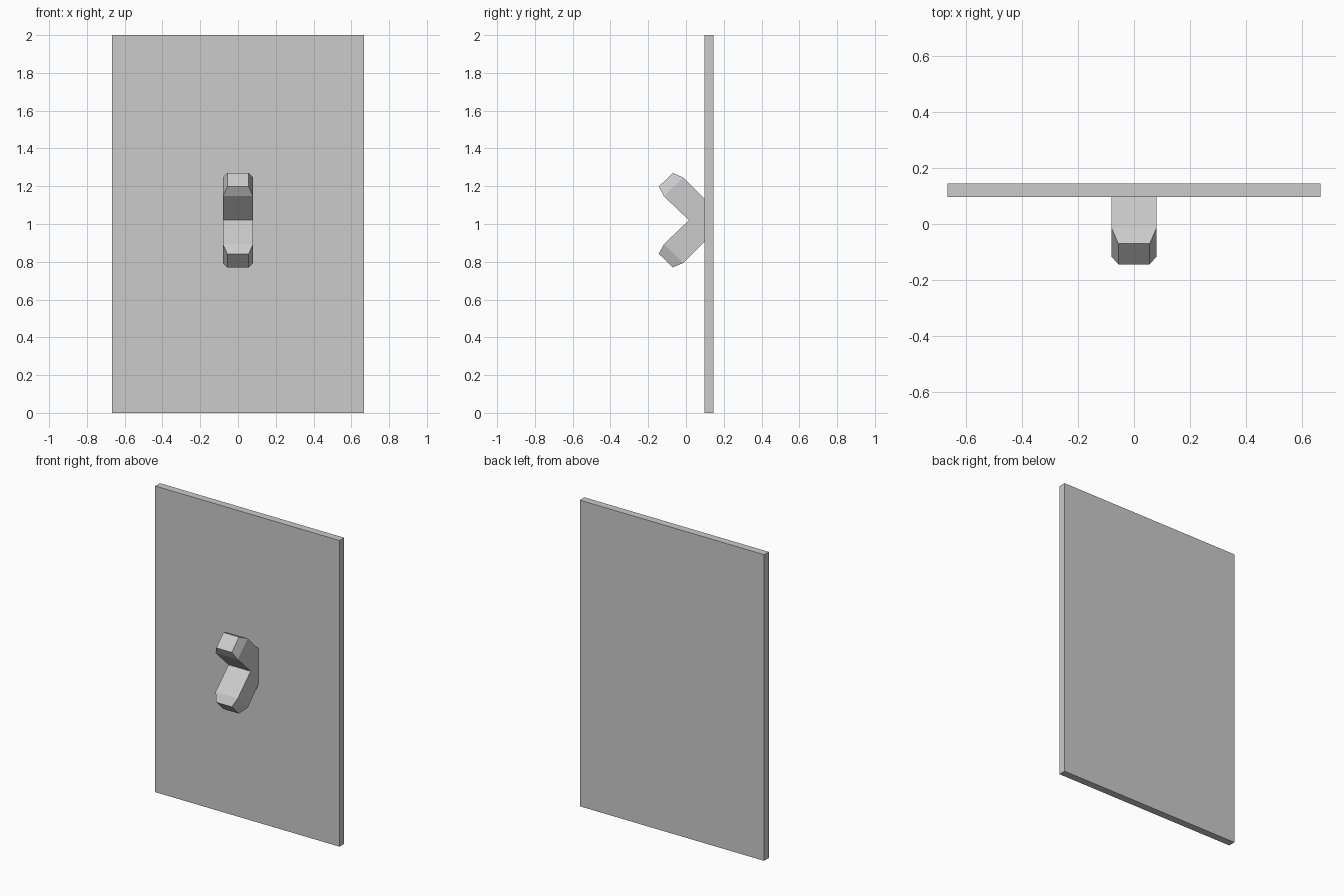
import bpy, bmesh
from mathutils import Vector

if "Cube" in bpy.data.objects:
    bpy.data.objects.remove(bpy.data.objects["Cube"])

MID_Z = 1.02      # mirror height of the forked lever
HALF_W = 0.08     # half width of the lever
TIP_W = 0.056     # half width of the tapered tips


def add_object(name, bm):
    bmesh.ops.recalc_face_normals(bm, faces=bm.faces)
    mesh = bpy.data.meshes.new(name)
    bm.to_mesh(mesh)
    bm.free()
    obj = bpy.data.objects.new(name, mesh)
    bpy.context.collection.objects.link(obj)
    return obj


# Flat wall plate
bm = bmesh.new()
bmesh.ops.create_cube(bm, size=1)
bmesh.ops.scale(bm, vec=(1.332, 0.048, 2), verts=bm.verts)
plate = add_object("wall_plate", bm)
plate.location = (0, 0.121, 1)

# Upper arm of the lever: side profile (y, z above the middle), extruded in x
profile = [(0.016, 0), (0.098, 0), (0.098, 0.114), (-0.014, 0.226), (-0.117, 0.127)]
bm = bmesh.new()
side = bm.faces.new([bm.verts.new((-HALF_W, y, z)) for y, z in profile])
result = bmesh.ops.extrude_face_region(bm, geom=[side], use_keep_orig=True)
moved = [g for g in result["geom"] if isinstance(g, bmesh.types.BMVert)]
bmesh.ops.translate(bm, vec=(2 * HALF_W, 0, 0), verts=moved)

# Tapered tip, extruded from the end face of the arm
bm.faces.ensure_lookup_table()
end = next(f for f in bm.faces if len(f.verts) == 4
           and all(v.co.y < 0 and v.co.z > 0.1 for v in f.verts))
tip = bmesh.ops.extrude_discrete_faces(bm, faces=[end])["faces"][0]
for v in tip.verts:
    y, z = (-0.070, 0.250) if v.co.z > 0.2 else (-0.144, 0.178)
    v.co = Vector((TIP_W if v.co.x > 0 else -TIP_W, y, z))

# Open the middle so the mirrored lower arm joins cleanly
middle = [f for f in bm.faces if all(abs(v.co.z) < 1e-5 for v in f.verts)]
bmesh.ops.delete(bm, geom=middle, context="FACES_ONLY")
lever = add_object("forked_lever", bm)
lever.location.z = MID_Z
mirror = lever.modifiers.new("lower_arm", "MIRROR")
mirror.use_axis = (False, False, True)
